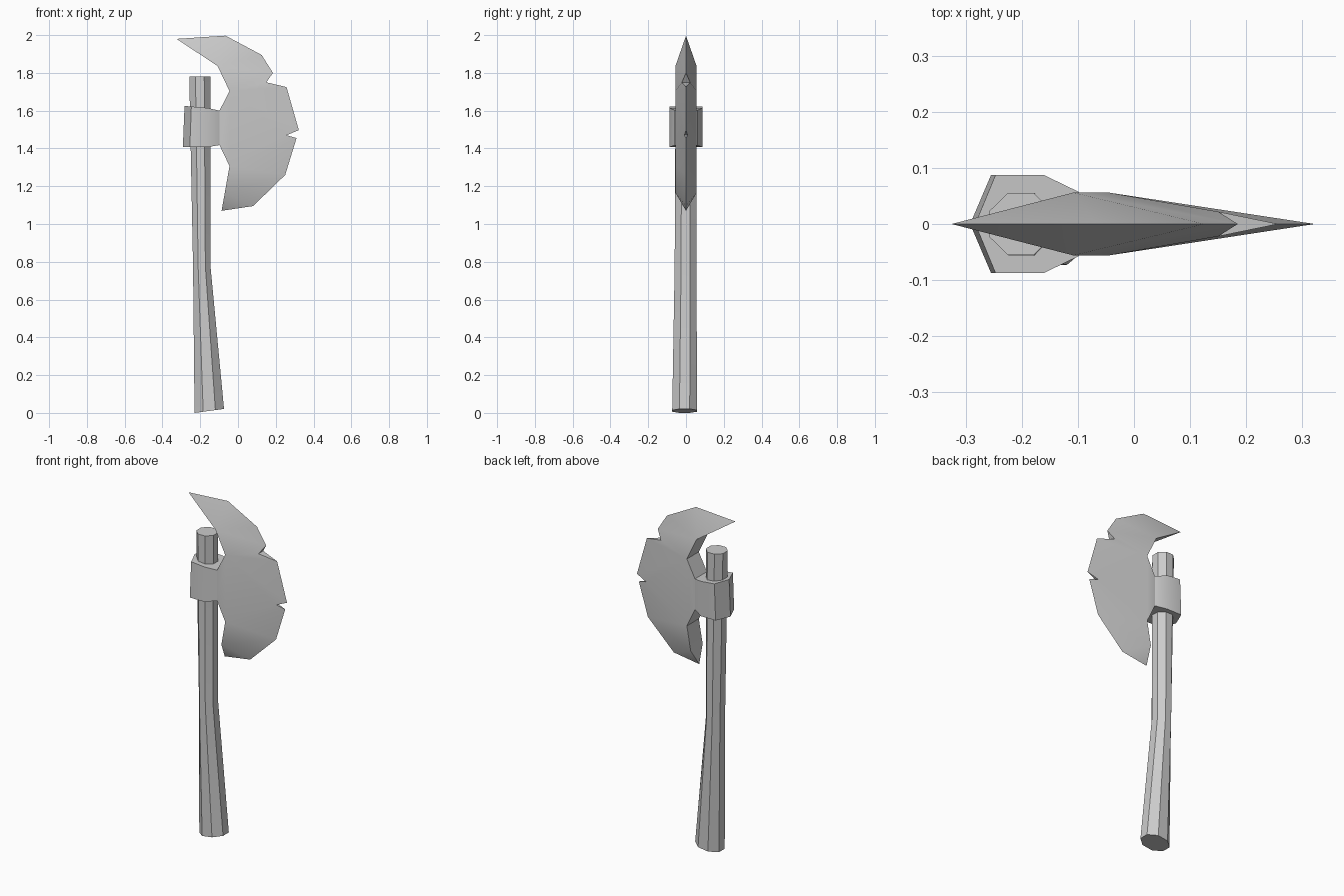
import bpy, bmesh, math

if "Cube" in bpy.data.objects:
    bpy.data.objects.remove(bpy.data.objects["Cube"])


def make_object(name, bm, angle=30):
    bmesh.ops.remove_doubles(bm, verts=bm.verts, dist=0.0005)
    bmesh.ops.recalc_face_normals(bm, faces=bm.faces)
    mesh = bpy.data.meshes.new(name)
    bm.to_mesh(mesh)
    bm.free()
    ob = bpy.data.objects.new(name, mesh)
    bpy.context.collection.objects.link(ob)
    bpy.ops.object.select_all(action='DESELECT')
    bpy.context.view_layer.objects.active = ob
    ob.select_set(True)
    bpy.ops.object.shade_smooth_by_angle(angle=math.radians(angle))
    return ob


def bridge(bm, a, b, closed=True):
    n = len(a)
    for i in range(n if closed else n - 1):
        j = (i + 1) % n
        bm.faces.new((a[i], a[j], b[j], b[i]))


# Handle: eight-sided loft, flared and slightly tilted at the foot
# section: left x, left z, right x, right z, y min, y max
sections = [
    (-0.23, 0.0, -0.074, 0.021, -0.073, 0.058),
    (-0.238, 0.775, -0.146, 0.78, -0.06, 0.056),
    (-0.258, 1.78, -0.146, 1.78, -0.055, 0.055),
]
bm = bmesh.new()
rings = []
for x0, z0, x1, z1, y0, y1 in sections:
    ring = []
    for i in range(8):
        a = math.radians(22.5 + 45 * i)
        u = 0.5 + 0.5 * math.cos(a) / math.cos(math.pi / 8)
        v = 0.5 + 0.5 * math.sin(a) / math.cos(math.pi / 8)
        ring.append(bm.verts.new((x0 + u * (x1 - x0), y0 + v * (y1 - y0),
                                  z0 + u * (z1 - z0))))
    rings.append(ring)
for a, b in zip(rings, rings[1:]):
    bridge(bm, a, b)
bm.faces.new(rings[0])
bm.faces.new(rings[-1])
make_object("handle", bm)

# Collar: wraps the handle and narrows into the blade neck (x bottom, x top, y, z bottom, z top)
half = [(-0.098, -0.098, 0.057, 1.418, 1.60), (-0.16, -0.16, 0.087, 1.407, 1.614),
        (-0.255, -0.247, 0.087, 1.407, 1.622)]
tip = [(-0.292, -0.283, 0, 1.407, 1.625)]
outline = half + tip + [(a, b, -y, c, d) for a, b, y, c, d in reversed(half)]
bm = bmesh.new()
low = [bm.verts.new((xb, y, zb)) for xb, xt, y, zb, zt in outline]
top = [bm.verts.new((xt, y, zt)) for xb, xt, y, zb, zt in outline]
bridge(bm, low, top, closed=False)
bm.faces.new(low)
bm.faces.new(top)
make_object("collar", bm)

# Blade: thick inner edge, sharp outer edge, two chipped notches (x, z, half thickness)
T = 0.056
P = {
    'A': (-0.108, 1.836, T), 'B': (-0.045, 1.704, T), 'C': (-0.098, 1.60, T),
    'D': (-0.098, 1.418, T), 'E': (-0.045, 1.307, T), 'F': (-0.07, 1.165, T),
    'a': (-0.325, 1.98, 0), 'b': (-0.066, 1.997, 0), 'c': (0.125, 1.895, 0),
    'd': (0.185, 1.80, 0), 'N': (0.15, 1.75, 0.022), 'e': (0.257, 1.725, 0),
    'f': (0.322, 1.497, 0), 'M': (0.257, 1.47, 0.009), 'g': (0.31, 1.455, 0),
    'h': (0.25, 1.26, 0), 'i': (0.08, 1.095, 0), 'j': (-0.087, 1.07, 0),
}
bm = bmesh.new()
sides = []
for s in (-1, 1):
    v = {k: bm.verts.new((x, s * y, z)) for k, (x, z, y) in P.items()}
    sides.append(v)
    for f in "abA Abc Acd AdB BdN BNe Bef BfM BME MgE ghE EhF hiF ijF BCDE".split():
        bm.faces.new([v[k] for k in f])
# walls joining the two sides along the back and in the notches
p, q = sides
for e in "aA AB BC DE EF Fj dN Ne fM Mg".split():
    k, m = e
    ring = [p[k], p[m], q[m], q[k]]
    if P[k][2] == 0:
        ring = [p[k], p[m], q[m]]
    elif P[m][2] == 0:
        ring = [p[k], p[m], q[k]]
    bm.faces.new(ring)
make_object("blade", bm)
